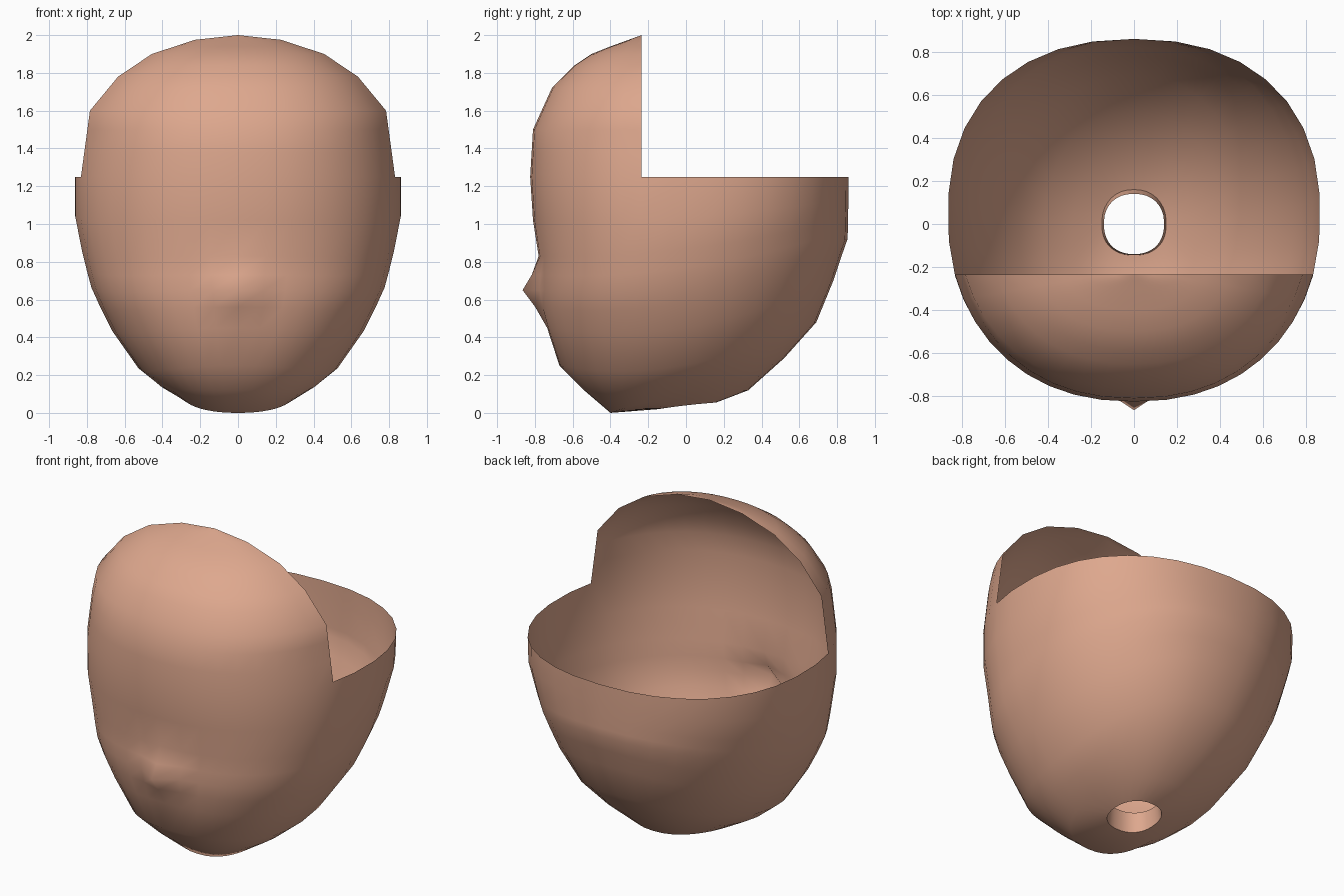
import bpy, bmesh, math

if "Cube" in bpy.data.objects:
    bpy.data.objects.remove(bpy.data.objects["Cube"])

CUT_Y = -0.235          # plane of the open cut behind the forehead
POW = 0.89              # slightly squared ellipse

# rings of the lower shell: front (y, z), side (x, y, z), back (y, z)
RINGS = [
    ((-0.14, 0.15), (0.14, 0.0, 0.15), (0.14, 0.15)),      # top of neck tube
    ((-0.145, 0.02), (0.15, 0.0, 0.04), (0.16, 0.055)),    # neck hole rim
    ((-0.40, 0.0), (0.29, -0.06, 0.085), (0.33, 0.12)),    # chin
    ((-0.54, 0.12), (0.42, -0.04, 0.16), (0.52, 0.29)),
    ((-0.67, 0.25), (0.53, -0.02, 0.25), (0.69, 0.48)),
    ((-0.735, 0.45), (0.67, 0.0, 0.45), (0.78, 0.70)),
    ((-0.765, 0.56), (0.735, 0.0, 0.58), (0.82, 0.82)),
    ((-0.775, 0.65), (0.78, 0.0, 0.68), (0.855, 0.92)),    # nose level
    ((-0.778, 0.73), (0.805, 0.01, 0.77), (0.857, 0.97)),
    ((-0.78, 0.83), (0.83, 0.02, 0.87), (0.858, 1.03)),
    ((-0.81, 1.02), (0.865, 0.04, 1.04), (0.86, 1.13)),
    ((-0.825, 1.25), (0.865, 0.05, 1.25), (0.86, 1.25)),   # rear rim level
]
# forehead outlines: (z, half width on the cut) and (z, front y)
WIDTH = [(1.25, 0.838), (1.6, 0.79), (1.78, 0.64), (1.9, 0.46), (1.975, 0.23), (2.0, 0.0)]
FRONT = [(1.25, -0.825), (1.5, -0.81), (1.72, -0.71), (1.88, -0.55), (1.94, -0.40), (2.0, CUT_Y)]


def lerp(table, z):
    for (z0, a), (z1, b) in zip(table, table[1:]):
        if z <= z1:
            return a + (b - a) * (z - z0) / (z1 - z0)
    return table[-1][1]


def spow(v):
    return math.copysign(abs(v) ** POW, v)


def bend(front, mid, back, c):
    b, q = (front - back) / 2, (front + back) / 2 - mid
    return mid + b * c + q * c * c


def ring_point(ring, t):
    f, s, b = ring
    c = spow(math.cos(t))
    x, y, z = s[0] * spow(math.sin(t)), bend(f[0], s[1], b[0], c), bend(f[1], s[2], b[1], c)
    # pointed nose
    if y < 0:
        y -= 0.09 * max(0, 1 - math.hypot(x / 0.15, (z - 0.65) / 0.15)) ** 1.1
    return (x, y, z)


# column angles, with one column lying exactly on the cut
lo, hi = 0.5, math.pi / 2
for _ in range(40):
    mid = (lo + hi) / 2
    if ring_point(RINGS[-1], mid)[1] < CUT_Y:
        lo = mid
    else:
        hi = mid
NF, NB = 9, 10
half = [lo * i / NF for i in range(NF + 1)]
half += [lo + (math.pi - lo) * i / NB for i in range(1, NB + 1)]
angles = [-a for a in half[:0:-1]] + half        # -pi .. pi

bm = bmesh.new()


def skin_rows(rows):
    grid = [[bm.verts.new(p) for p in row] for row in rows]
    for r0, r1 in zip(grid, grid[1:]):
        for i in range(len(r0) - 1):
            bm.faces.new((r0[i], r0[i + 1], r1[i + 1], r1[i]))


# lower shell with neck tube
rows = [[ring_point(r, t) for t in angles] for r in RINGS]
skin_rows(rows)

# forehead: front part of the rim ring, shrunk along the outlines
base = rows[-1][NB:NB + 2 * NF + 1]
bx, by = base[-1][0], RINGS[-1][0][0] - CUT_Y
upper = []
for z in (1.25, 1.38, 1.5, 1.6, 1.72, 1.78, 1.84, 1.9, 1.94, 1.975, 1.99, 2.0):
    kx = lerp(WIDTH, z) / lerp(WIDTH, 1.25)
    ky = (lerp(FRONT, z) - CUT_Y) / by
    upper.append([(x * kx, CUT_Y + (y - CUT_Y) * ky, z) for x, y, _ in base])
skin_rows(upper)

bmesh.ops.remove_doubles(bm, verts=bm.verts, dist=0.0005)
bmesh.ops.recalc_face_normals(bm, faces=bm.faces)
# make sure the forehead side faces outwards
ref = min(bm.faces, key=lambda f: f.calc_center_median().y)
if ref.normal.y > 0:
    bmesh.ops.reverse_faces(bm, faces=bm.faces)

mesh = bpy.data.meshes.new("head_shell")
bm.to_mesh(mesh)
bm.free()
head = bpy.data.objects.new("head_shell", mesh)
bpy.context.collection.objects.link(head)

skin = bpy.data.materials.new("warm_skin")
skin.diffuse_color = (0.73, 0.39, 0.27, 1)
skin.use_nodes = True
skin.node_tree.nodes["Principled BSDF"].inputs["Base Color"].default_value = skin.diffuse_color
mesh.materials.append(skin)

bpy.context.view_layer.objects.active = head
head.select_set(True)
bpy.ops.object.shade_smooth_by_angle(angle=math.radians(50))
